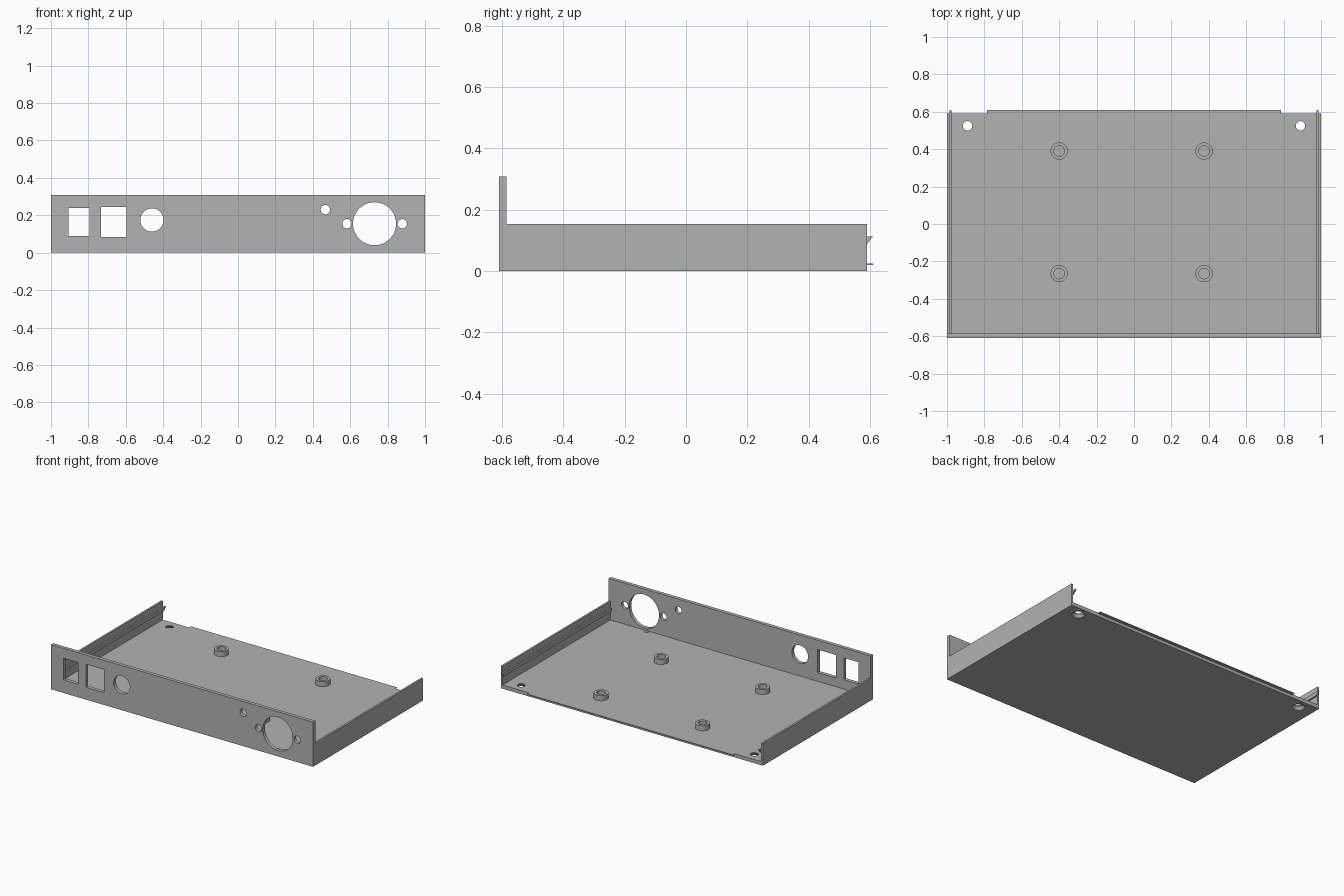
import bpy, bmesh
from mathutils import Matrix

cube = bpy.data.objects.get("Cube")
if cube:
    bpy.data.objects.remove(cube, do_unlink=True)

grey = bpy.data.materials.new("plain grey")
grey.use_nodes = True
grey.diffuse_color = (0.45, 0.45, 0.45, 1)
grey.node_tree.nodes["Principled BSDF"].inputs["Base Color"].default_value = grey.diffuse_color


def finish(name, bm):
    bmesh.ops.recalc_face_normals(bm, faces=bm.faces)
    mesh = bpy.data.meshes.new(name)
    bm.to_mesh(mesh)
    bm.free()
    mesh.materials.append(grey)
    obj = bpy.data.objects.new(name, mesh)
    bpy.context.collection.objects.link(obj)
    return obj


def box(name, x, y, z):
    bm = bmesh.new()
    bmesh.ops.create_cube(bm, size=1)
    for v in bm.verts:
        v.co = [r[0] + (c + 0.5) * (r[1] - r[0]) for c, r in zip(v.co, (x, y, z))]
    return finish(name, bm)


def cylinder(name, centre, r_low, r_high, depth, axis="Z"):
    bm = bmesh.new()
    turn = Matrix.Rotation(1.5707963, 4, "X") if axis == "Y" else Matrix()
    bmesh.ops.create_cone(bm, cap_ends=True, segments=48, radius1=r_low, radius2=r_high,
                          depth=depth, matrix=Matrix.Translation(centre) @ turn)
    return finish(name, bm)


def cut(obj, cutters):
    for c in cutters:
        mod = obj.modifiers.new("cut", "BOOLEAN")
        mod.operation, mod.solver, mod.object = "DIFFERENCE", "EXACT", c
    bpy.context.view_layer.update()
    graph = bpy.context.evaluated_depsgraph_get()
    mesh = bpy.data.meshes.new_from_object(obj.evaluated_get(graph))
    obj.modifiers.clear()
    obj.data = mesh
    for c in cutters:
        bpy.data.objects.remove(c, do_unlink=True)


def smooth(obj):
    bpy.ops.object.select_all(action="DESELECT")
    obj.select_set(True)
    bpy.context.view_layer.objects.active = obj
    bpy.ops.object.shade_smooth_by_angle(angle=0.5)


FRONT, BACK, FLOOR = -0.585, 0.59, 0.025

# Floor with countersunk screw holes at the back corners
floor = box("floor", (-1, 1), (FRONT, BACK), (0, FLOOR))
holes = []
for x in (-0.89, 0.89):
    holes.append(cylinder("screw_hole", (x, 0.525, 0.02), 0.025, 0.025, 0.08))
    holes.append(cylinder("countersink", (x, 0.525, 0.005), 0.048, 0.025, 0.03))
cut(floor, holes)
smooth(floor)

# Thin tongue along the back edge
box("back_tongue", (-0.785, 0.785), (BACK, 0.61), (0.02, FLOOR))

# Front panel with its connector openings
panel = box("front_panel", (-1, 1), (-0.61, FRONT), (0, 0.308))
depth = (-0.7, -0.5)
openings = [box("opening", (-0.905, -0.795), depth, (0.09, 0.24)),
            box("opening", (-0.733, -0.595), depth, (0.085, 0.244))]
for x, z, r in ((-0.46, 0.175, 0.062), (0.467, 0.23, 0.025), (0.583, 0.155, 0.025),
                (0.73, 0.155, 0.115), (0.878, 0.155, 0.025)):
    openings.append(cylinder("opening", (x, -0.6, z), r, r, 0.2, "Y"))
cut(panel, openings)
smooth(panel)

# Side walls, each with an inner snap rail whose back end tapers
for side, s in (("left", 1), ("right", -1)):
    box(side + "_wall", sorted((s, s * 0.987)), (FRONT, BACK), (FLOOR, 0.154))
    bm = bmesh.new()
    profile = ((FRONT, 0.087), (BACK, 0.087), (0.61, 0.113), (FRONT, 0.113))
    face = bm.faces.new([bm.verts.new((s * 0.987, y, z)) for y, z in profile])
    new = bmesh.ops.extrude_face_region(bm, geom=[face])["geom"]
    for v in new:
        if isinstance(v, bmesh.types.BMVert):
            v.co.x = s * 0.977
    finish(side + "_snap_rail", bm)

# Four board standoffs with blind holes
for x in (-0.4, 0.375):
    for y in (-0.265, 0.39):
        post = cylinder("standoff", (x, y, 0.042), 0.046, 0.046, 0.036)
        cut(post, [cylinder("bore", (x, y, 0.06), 0.028, 0.028, 0.066)])
        smooth(post)

# Small locating pip behind the large opening
cylinder("locating_pip", (0.7, -0.57, 0.027), 0.012, 0.012, 0.006)
